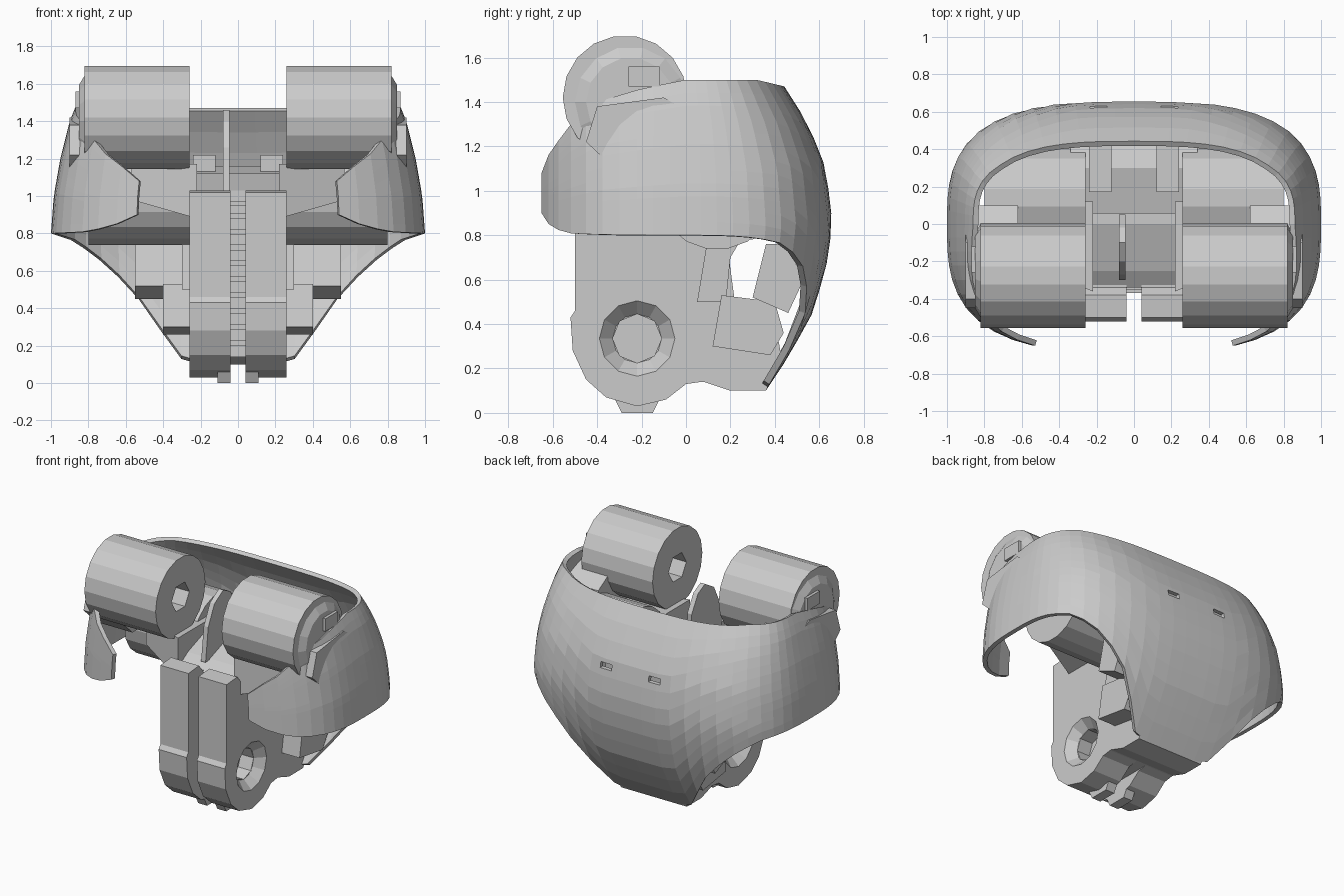
import bpy, bmesh, math
from mathutils import Matrix, Vector

if "Cube" in bpy.data.objects:
    bpy.data.objects.remove(bpy.data.objects["Cube"])


def interp(table, v):
    if v <= table[0][0]:
        return table[0][1]
    for (a, fa), (b, fb) in zip(table, table[1:]):
        if v <= b:
            return fa + (fb - fa) * (v - a) / (b - a)
    return table[-1][1]


def make(name, bm):
    me = bpy.data.meshes.new(name)
    bm.to_mesh(me)
    bm.free()
    ob = bpy.data.objects.new(name, me)
    bpy.context.collection.objects.link(ob)
    return ob


def box(name, x, y, z):
    bm = bmesh.new()
    bmesh.ops.create_cube(bm, size=1)
    for v in bm.verts:
        v.co = Vector([(r[0] + r[1]) / 2 + c * (r[1] - r[0]) for c, r in zip(v.co, (x, y, z))])
    return make(name, bm)


def barrel(name, x0, x1, y, z, r0, r1=None, seg=18):
    """Cylinder or cone lying along x."""
    bm = bmesh.new()
    bmesh.ops.create_cone(bm, cap_ends=True, segments=seg, radius1=r0,
                          radius2=r0 if r1 is None else r1, depth=abs(x1 - x0))
    rot = Matrix.Rotation(math.copysign(math.pi / 2, x1 - x0), 4, 'Y')
    bm.transform(Matrix.Translation(((x0 + x1) / 2, y, z)) @ rot)
    return make(name, bm)


def plate(name, x0, x1, profile):
    """Side profile in (y, z) extruded along x."""
    bm = bmesh.new()
    f = bm.faces.new([bm.verts.new((x0, y, z)) for y, z in profile])
    ext = bmesh.ops.extrude_face_region(bm, geom=[f])['geom']
    bmesh.ops.translate(bm, vec=(x1 - x0, 0, 0),
                        verts=[g for g in ext if isinstance(g, bmesh.types.BMVert)])
    bmesh.ops.recalc_face_normals(bm, faces=bm.faces)
    return make(name, bm)


def cut(ob, cutter):
    m = ob.modifiers.new("cut", 'BOOLEAN')
    m.operation = 'DIFFERENCE'
    m.solver = 'EXACT'
    m.object = cutter
    cutter.hide_render = True
    cutter.display_type = 'WIRE'


# Outer shell: rounded sections at each height, with shaped top and bottom edges
WIDTH = [(.1, .94), (.5, .98), (.8, 1), (1.0, .985), (1.2, .95), (1.4, .9), (1.5, .86)]
BACK = [(.1, .36), (.25, .46), (.45, .57), (.65, .63), (.85, .66), (1.1, .63), (1.3, .55), (1.46, .45), (1.5, .42)]
TOP = [(-.65, 1.08), (-.62, 1.16), (-.53, 1.29), (-.4, 1.4), (-.2, 1.46), (0, 1.5), (.5, 1.5), (.66, 1.47)]
BOTTOM = [(.28, .1), (.38, .17), (.46, .34), (.6, .52), (.75, .66), (.88, .76), (1, .8)]
FLANGE = [(.56, .9), (.62, .86), (.8, .81), (1, .8)]
bm = bmesh.new()
rows, ROWS = [], 12
for a in range(-60, 241, 6):
    c, s = math.cos(math.radians(a)), math.sin(math.radians(a))
    r = (abs(c) ** 3 + abs(s) ** 3) ** (-1 / 3)
    ux, uy = r * c, r * s
    hi = interp(TOP, uy * (.66 if uy > 0 else .69))
    lo = interp(BOTTOM if uy > -.01 else FLANGE, abs(ux))
    col = []
    for i in range(ROWS + 1):
        z = lo + (hi - lo) * i / ROWS
        col.append(bm.verts.new((ux * interp(WIDTH, z), uy * (interp(BACK, z) if uy > 0 else .69), z)))
    rows.append(col)
for p, q in zip(rows, rows[1:]):
    for i in range(ROWS):
        bm.faces.new((p[i], q[i], q[i + 1], p[i + 1]))
shell = make("outer_shell", bm)
sol = shell.modifiers.new("thickness", 'SOLIDIFY')
sol.thickness, sol.offset = .03, -1
for s in (-1, 1):
    cut(shell, box("slot_cutter", (s * .19 - .045, s * .19 + .045), (.5, .75), (1.06, 1.1)))

# Parts that repeat left and right
LEG = [(-.5, 1.02), (-.5, .46), (-.52, .43), (-.51, .28), (-.45, .15), (-.36, .07), (-.22, .03),
       (-.09, .06), (0, .13), (.07, .14), (.07, .98), (-.34, .98), (-.38, 1.03)]
for s, side in ((-1, "left"), (1, "right")):
    def span(a, b):
        return (min(s * a, s * b), max(s * a, s * b))

    # Upper joint barrel with hexagonal socket and outer cap
    up = barrel("upper_barrel_" + side, s * .26, s * .82, -.275, 1.42, .28)
    cut(up, barrel("socket_cutter", s * .2, s * .4, -.275, 1.42, .1, seg=6))
    barrel("barrel_cap_" + side, s * .82, s * .85, -.25, 1.4, .25, .2, seg=14)
    box("cap_block_" + side, span(.78, .87), (-.26, -.12), (1.47, 1.56))
    plate("barrel_bracket_" + side, s * .62, s * .9,
          [(-.45, 1.22), (-.3, 1.08), (.1, 1.08), (.1, 1.3), (-.1, 1.42), (-.4, 1.38)])

    # Inner cross barrel hidden behind the leg
    barrel("inner_barrel_" + side, s * .26, s * .8, .14, 1.01, .275)

    # Web joining leg, flange and barrels
    bm = bmesh.new()
    bmesh.ops.create_cube(bm, size=1)
    for v in bm.verts:
        outer, high = v.co.x > 0, v.co.z > 0
        v.co = Vector((s * (.57 if outer else .22),
                       (.12 if v.co.y > 0 else (-.22 if outer else -.36)),
                       (1.17 if high else .98) if outer else (1.17 if high else .88)))
    bmesh.ops.recalc_face_normals(bm, faces=bm.faces)
    make("web_" + side, bm)

    # Leg plate with a countersunk pivot
    leg = plate("leg_plate_" + side, s * .04, s * .26, LEG)
    cut(leg, barrel("countersink_cutter", s * .27, s * .2, -.22, .335, .18, .11, seg=12))
    cut(leg, barrel("pivot_cutter", s * .3, s * .1, -.22, .335, .11, seg=8))

    # Foot tab
    plate("foot_tab_" + side, s * .04, s * .11, [(-.32, .06), (-.29, 0), (-.15, 0), (-.12, .06)])

    # Rear lugs and struts reaching to the shell
    plate("rear_lug_" + side, s * .24, s * .4,
          [(.12, .3), (.38, .26), (.44, .36), (.4, .5), (.16, .53)])
    plate("rear_strut_" + side, s * .3, s * .55,
          [(.3, .52), (.46, .45), (.53, .6), (.45, .76), (.36, .76)])
    plate("inner_strut_" + side, s * .24, s * .3,
          [(.05, .5), (.18, .5), (.2, .7), (.26, .8), (.1, .8)])
    box("shell_mount_" + side, span(.12, .24), (.17, .47), (1.05, 1.22))

# Core filling the back of the leg slot, with ladder rungs
box("leg_core", (-.05, .05), (-.35, .07), (.14, .95))
for i in range(9):
    z = .2 + i * .085
    box("slot_rung", (-.045, .045), (-.37, -.34), (z, z + .03))

# Central rear block joining leg to the shell floor
plate("rear_block", -.26, .26, [(.05, .14), (.08, .14), (.2, .1), (.36, .1), (.43, .25),
                                (.4, .42), (.22, .5), (.18, .8), (.05, .8)])
plate("upper_block", -.34, .34, [(.04, .8), (.3, .78), (.42, .9), (.42, 1.12), (.3, 1.16), (.04, 1.1)])

# Hip deck behind the leg top and the raised fin between the barrels
plate("hip_deck", -.27, .27, [(-.34, .97), (.06, .97), (.06, 1.12), (0, 1.12), (-.25, 1.03)])
plate("centre_fin", -.08, -.045, [(-.3, 1.02), (.05, 1.05), (.05, 1.3), (-.02, 1.42),
                                  (-.1, 1.46), (-.2, 1.4), (-.27, 1.26)])
